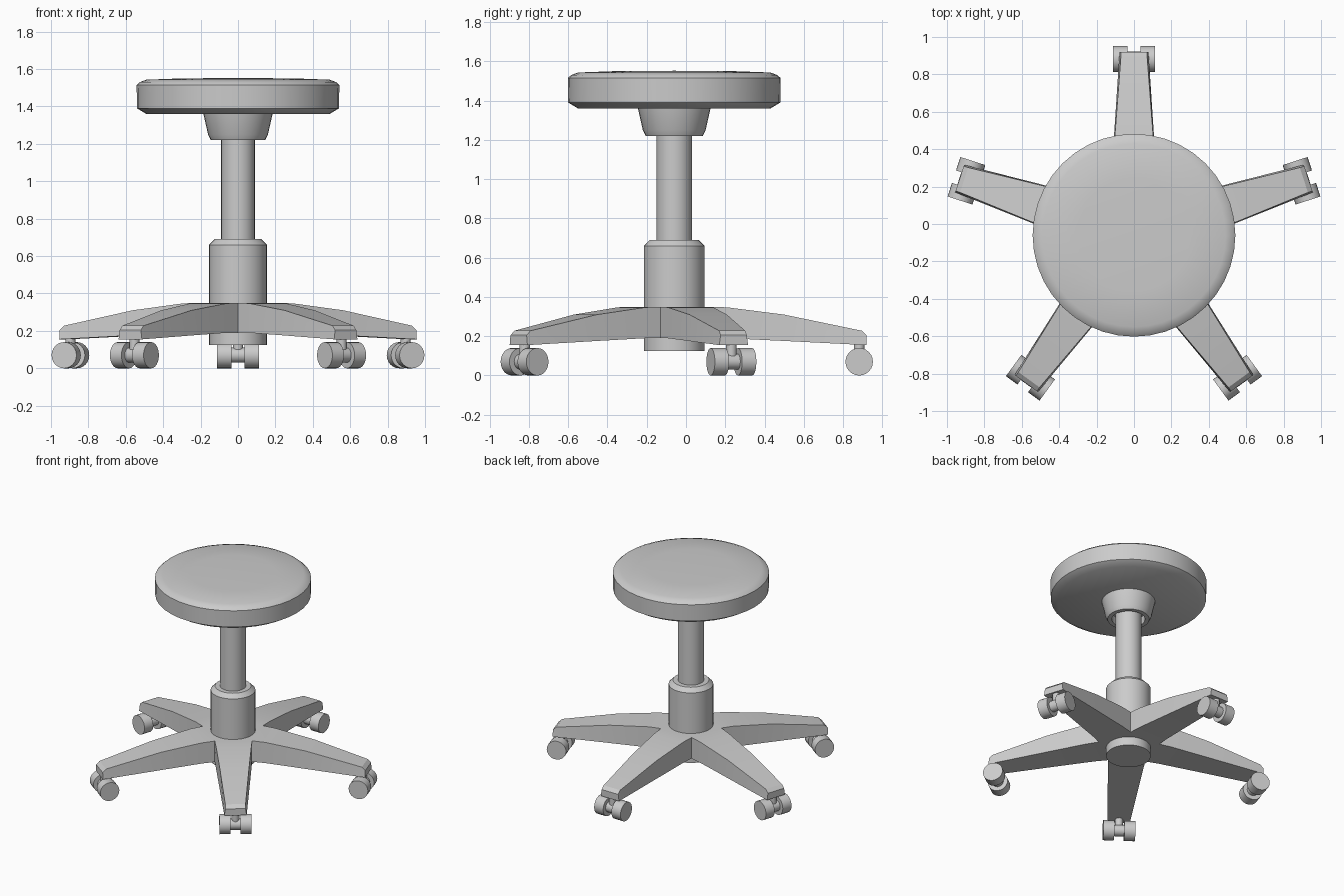
import bpy
import bmesh
from math import cos, sin, pi, radians
from mathutils import Matrix, Vector

if "Cube" in bpy.data.objects:
    bpy.data.objects.remove(bpy.data.objects["Cube"], do_unlink=True)

AXIS = Vector((0, -0.06, 0))   # column axis, slightly forward of the origin
LEG_ANGLES = [radians(90 + 72 * i) for i in range(5)]

grey = bpy.data.materials.new("light grey")
grey.use_nodes = True
grey.diffuse_color = (0.6, 0.6, 0.6, 1)
grey.node_tree.nodes["Principled BSDF"].inputs["Base Color"].default_value = (0.6, 0.6, 0.6, 1)


def finish(name, bm, smooth=None):
    """Turn a bmesh into a grey object standing on the column axis."""
    bmesh.ops.recalc_face_normals(bm, faces=bm.faces)
    mesh = bpy.data.meshes.new(name)
    bm.to_mesh(mesh)
    bm.free()
    mesh.materials.append(grey)
    obj = bpy.data.objects.new(name, mesh)
    bpy.context.collection.objects.link(obj)
    obj.location = AXIS
    if smooth:
        bpy.ops.object.select_all(action='DESELECT')
        obj.select_set(True)
        bpy.context.view_layer.objects.active = obj
        bpy.ops.object.shade_smooth_by_angle(angle=radians(smooth))
    return obj


def lathe(name, profile, sides=32, smooth=30):
    """Revolve (radius, height) points around z."""
    bm = bmesh.new()
    verts = [bm.verts.new((r, 0, z)) for r, z in profile]
    edges = [bm.edges.new(pair) for pair in zip(verts, verts[1:])]
    bmesh.ops.spin(bm, geom=verts + edges, cent=(0, 0, 0), axis=(0, 0, 1),
                   angle=2 * pi, steps=sides, use_duplicate=False)
    bmesh.ops.remove_doubles(bm, verts=bm.verts, dist=0.0005)
    return finish(name, bm, smooth)


# Seat cushion with rounded rim and flat underside
lathe("seat", [(0, 1.36), (0.49, 1.36), (0.54, 1.39), (0.542, 1.515),
               (0.525, 1.53), (0.49, 1.543), (0.3, 1.55), (0, 1.552)],
      sides=40, smooth=35)

# Hollow seat mount, gas post and base hub
lathe("seat_mount", [(0, 1.28), (0.115, 1.28), (0.115, 1.22), (0.145, 1.22),
                     (0.16, 1.25), (0.185, 1.36), (0, 1.36)])
lathe("post", [(0, 0.68), (0.09, 0.68), (0.09, 1.3), (0, 1.3)])
lathe("hub", [(0, 0.125), (0.155, 0.125), (0.155, 0.66), (0.125, 0.69), (0, 0.69)])

# Star base: stations of (distance, half width below, half width on top, bottom, top)
stations = [(0, 0, 0, 0.19, 0.35), (0.178, 0.13, 0.13, 0.19, 0.35),
            (0.27, 0.124, 0.122, 0.19, 0.347), (0.56, 0.105, 0.1, 0.176, 0.31),
            (0.955, 0.079, 0.07, 0.156, 0.228), (0.98, 0.077, 0.07, 0.155, 0.205)]
bm = bmesh.new()
for angle in LEG_ANGLES:
    turn = Matrix.Rotation(angle, 4, 'Z')
    rings = []
    for r, low, high, zb, zt in stations:
        corners = [(r, -low, zb), (r, low, zb), (r, high, zt), (r, -high, zt)]
        rings.append([bm.verts.new(turn @ Vector(c)) for c in corners])
    for i, (a, b) in enumerate(zip(rings, rings[1:])):
        for k in range(4):
            # the root sides lie inside the star, so leave them open
            if i == 0 and k in (1, 3):
                continue
            j = (k + 1) % 4
            bm.faces.new((a[k], a[j], b[j], b[k]))
    bm.faces.new(rings[-1])
bmesh.ops.remove_doubles(bm, verts=bm.verts, dist=0.002)
finish("star_base", bm, smooth=15)


def cylinder(bm, matrix, radius, depth, sides=24):
    bmesh.ops.create_cone(bm, cap_ends=True, segments=sides, radius1=radius,
                          radius2=radius, depth=depth, matrix=matrix)


# Twin-wheel casters under the leg tips
for n, angle in enumerate(LEG_ANGLES, 1):
    turn = Matrix.Rotation(angle, 4, 'Z') @ Matrix.Translation((0.942, 0, 0.07))
    along = Matrix.Rotation(pi / 2, 4, 'X')
    bm = bmesh.new()
    for side in (-1, 1):
        cylinder(bm, turn @ Matrix.Translation((0, side * 0.073, 0)) @ along, 0.07, 0.076)
    finish(f"caster_wheels_{n}", bm, smooth=30)
    bm = bmesh.new()
    cylinder(bm, turn @ along, 0.04, 0.08, 16)
    cylinder(bm, turn @ Matrix.Translation((0, 0, 0.04)), 0.027, 0.11, 16)
    finish(f"caster_stem_{n}", bm, smooth=30)
